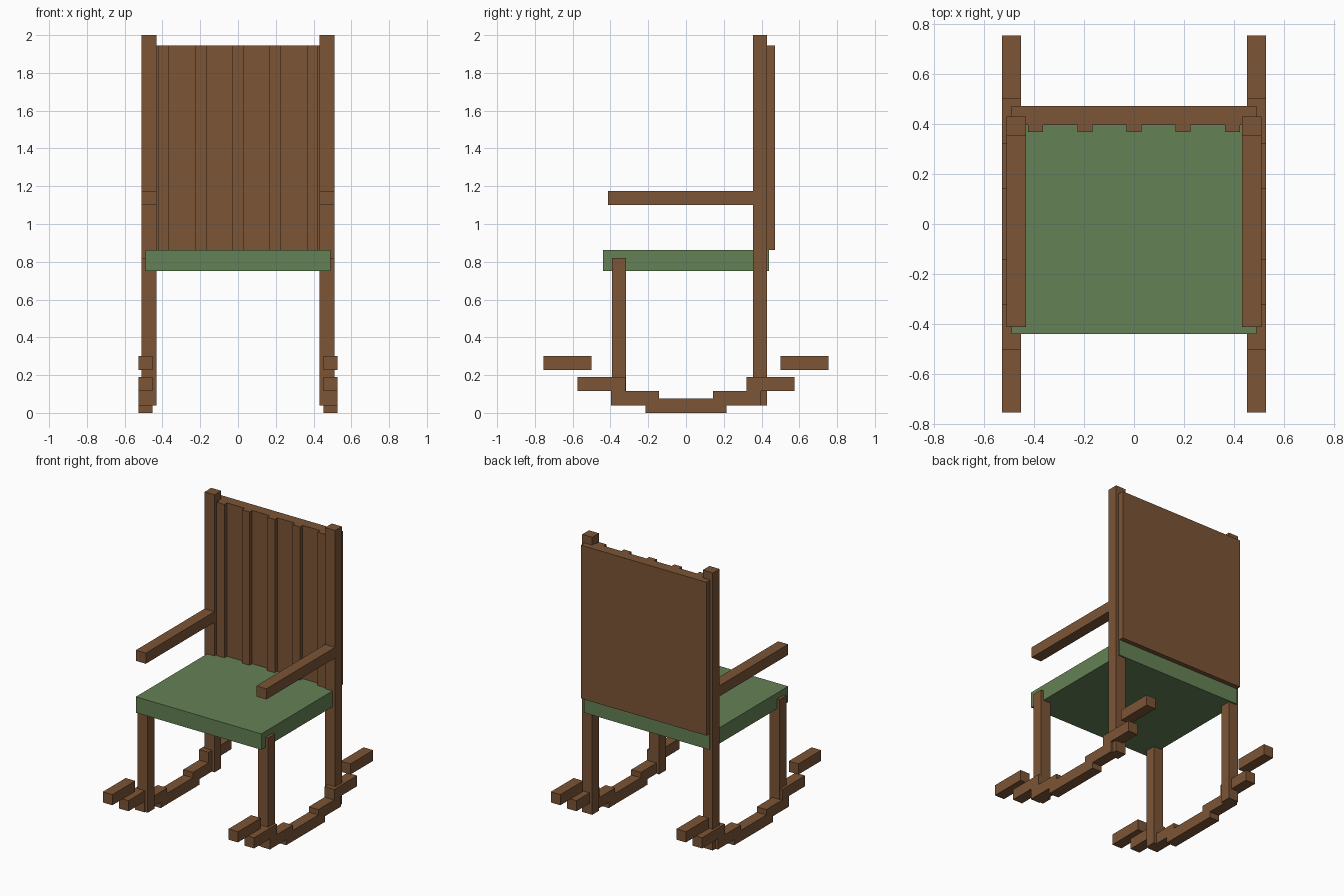
import bpy

if "Cube" in bpy.data.objects:
    bpy.data.objects.remove(bpy.data.objects["Cube"])


def material(name, rgb):
    m = bpy.data.materials.new(name)
    m.diffuse_color = (*rgb, 1)
    m.use_nodes = True
    m.node_tree.nodes["Principled BSDF"].inputs["Base Color"].default_value = m.diffuse_color
    return m


wood = material("wood", (0.20, 0.09, 0.036))
green = material("green_cushion", (0.13, 0.22, 0.09))


def box(name, x, y, z, mat=wood):
    """Box from (min, max) ranges along each axis."""
    bpy.ops.mesh.primitive_cube_add(size=1, location=[(a + b) / 2 for a, b in (x, y, z)])
    ob = bpy.context.object
    ob.name = name
    ob.scale = [b - a for a, b in (x, y, z)]
    bpy.ops.object.transform_apply(location=False, rotation=False, scale=True)
    ob.data.materials.append(mat)


# Seat and back panel
box("seat", (-0.49, 0.49), (-0.44, 0.44), (0.75, 0.862), green)
box("back_panel", (-0.49, 0.49), (0.397, 0.472), (0.862, 1.945))

# Raised slats on the front of the back panel
for i in range(5):
    cx = (i - 2) * 0.197
    box(f"back_slat_{i + 1}", (cx - 0.03, cx + 0.03), (0.368, 0.40), (0.862, 1.945))

for side, s in (("left", -1), ("right", 1)):
    def span(a, b):
        return tuple(sorted((s * a, s * b)))

    # Legs, posts and armrest
    leg_x = span(0.432, 0.51)
    box(f"{side}_back_post", leg_x, (0.355, 0.43), (0.04, 2.0))
    box(f"{side}_front_leg", leg_x, (-0.392, -0.317), (0.04, 0.82))
    box(f"{side}_armrest", leg_x, (-0.412, 0.357), (1.10, 1.175))

    # Stepped rocker: flat middle, then rising blocks at both ends
    rock_x = span(0.453, 0.528)
    box(f"{side}_rocker_middle", rock_x, (-0.215, 0.215), (0.0, 0.077))
    for n, (y, z) in enumerate(((0.143, 0.04), (0.32, 0.115), (0.50, 0.226)), 1):
        box(f"{side}_rocker_back_{n}", rock_x, (y, y + 0.255), (z, z + 0.075))
        box(f"{side}_rocker_front_{n}", rock_x, (-y - 0.255, -y), (z, z + 0.075))
